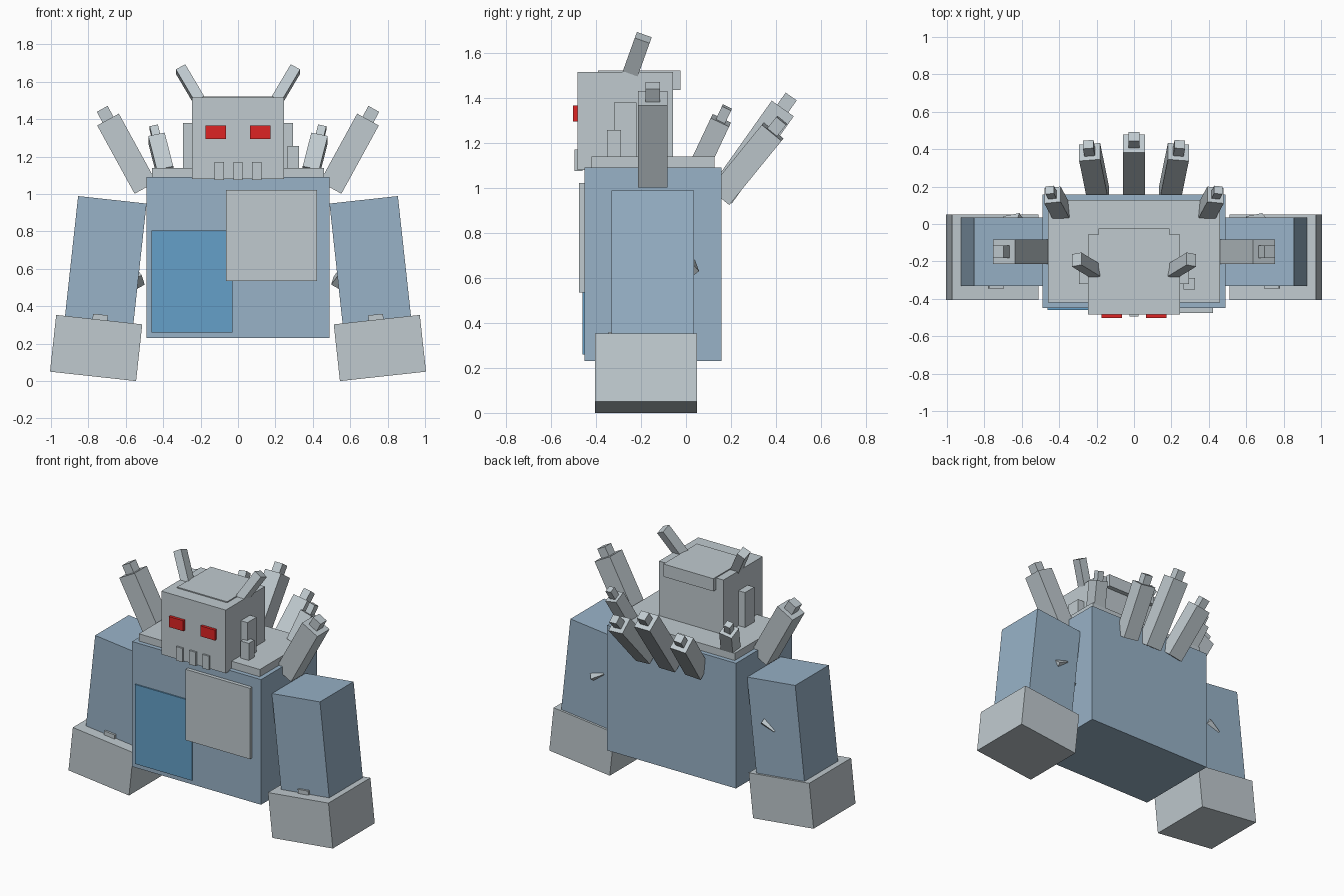
import bpy
from math import radians, sin, cos
from mathutils import Vector, Matrix, Euler

if "Cube" in bpy.data.objects:
    bpy.data.objects.remove(bpy.data.objects["Cube"], do_unlink=True)


def material(name, srgb):
    col = [(c / 255 / 12.92 if c < 11 else ((c / 255 + 0.055) / 1.055) ** 2.4) for c in srgb] + [1]
    m = bpy.data.materials.new(name)
    m.use_nodes = True
    m.diffuse_color = col
    m.node_tree.nodes["Principled BSDF"].inputs["Base Color"].default_value = col
    return m


stone = material("pale_grey", (192, 202, 207))
slate = material("slate_blue", (152, 178, 199))
panel = material("bright_blue", (101, 160, 200))
red = material("eye_red", (222, 36, 36))


def box(name, center, size, mat, rot=None):
    """Box with a 3x3 rotation matrix."""
    bpy.ops.mesh.primitive_cube_add(size=1)
    ob = bpy.context.object
    ob.name = ob.data.name = name
    r = rot.to_4x4() if rot else Matrix.Identity(4)
    ob.data.transform(Matrix.Translation(center) @ r @ Matrix.Diagonal((*size, 1)))
    ob.data.materials.append(mat)
    return ob


def span(name, lo, hi, mat):
    """Upright box between two corners."""
    lo, hi = Vector(lo), Vector(hi)
    return box(name, (lo + hi) / 2, hi - lo, mat)


def beam(name, base, top, width, depth, mat):
    """Square bar from base to top; returns its unit direction."""
    base, top = Vector(base), Vector(top)
    z = (top - base).normalized()
    y = z.cross(Vector((1, 0, 0))).normalized()
    x = y.cross(z)
    rot = Matrix((x, y, z)).transposed()
    box(name, (base + top) / 2, (width, depth, (top - base).length), mat, rot)
    return z


def spike(name, base, top, width):
    """Thick bar capped by a narrow stub."""
    d = beam(name, base, top, width, width, stone)
    top = Vector(top)
    beam(name + "_tip", top - d * 0.02, top + d * 0.065, width / 2, width / 2, stone)


# Torso and chest plates
span("torso", (-0.49, -0.45, 0.23), (0.49, 0.157, 1.09), slate)
span("shoulder_plate", (-0.46, -0.42, 1.07), (0.46, 0.127, 1.14), stone)
span("blue_chest_panel", (-0.463, -0.459, 0.26), (-0.03, -0.44, 0.806), panel)
span("grey_chest_plate", (-0.065, -0.475, 0.535), (0.423, -0.44, 1.022), stone)

# Head, skull cap and ear slabs
span("head", (-0.245, -0.483, 1.08), (0.245, -0.057, 1.515), stone)
span("skull_cap", (-0.19, -0.39, 1.435), (0.19, -0.025, 1.522), stone)
span("ear_block", (0.265, -0.35, 1.11), (0.327, -0.288, 1.257), stone)
for x in (-0.1, 0, 0.1):
    span("tooth", (x - 0.025, -0.495, 1.075), (x + 0.025, -0.46, 1.17), stone)

for side, s in (("left", 1), ("right", -1)):
    box(side + "_ear", (s * 0.265, -0.27, 1.255), (0.06, 0.1, 0.25), stone)
    box(side + "_eye", (s * 0.12, -0.488, 1.33), (0.11, 0.028, 0.072), red)
    beam(side + "_horn", (s * 0.2, -0.255, 1.487), (s * 0.307, -0.19, 1.668), 0.058, 0.07, stone)

    # Arm and fist share one tilted axis
    tilt = radians(6.24)
    axis = Vector((-s * sin(tilt), 0, cos(tilt)))
    rot = Matrix.Rotation(-s * tilt, 3, "Y")
    fist = Vector((s * 0.7585, -0.178, 0.1765))
    box(side + "_fist", fist, (0.463, 0.455, 0.305), stone, rot)
    box(side + "_arm", fist + Vector((0, 0.03, 0)) + axis * 0.447, (0.368, 0.365, 0.7), slate, rot)

    # Stone chips poking out of the arm
    box(side + "_front_chip", (s * 0.737, -0.33, 0.338), (0.08, 0.03, 0.035), stone, rot)
    turn = Euler((0.75, s * 0.5, 0.2)).to_matrix()
    box(side + "_back_chip", (s * 0.65, 0.015, 0.655), (0.1, 0.05, 0.05), stone, turn)
    box(side + "_inner_chip", (s * 0.545, -0.03, 0.55), (0.05, 0.07, 0.08), stone, turn)

    # Paired spikes
    spike(side + "_shoulder_spike", (s * 0.495, -0.148, 1.033), (s * 0.695, -0.148, 1.398), 0.132)
    spike(side + "_back_spike", (s * 0.19, 0.153, 0.965), (s * 0.237, 0.385, 1.25), 0.113)
    spike(side + "_rear_spike", (s * 0.39, 0.07, 1.12), (s * 0.436, 0.155, 1.3), 0.09)

# Central back spike
spike("middle_back_spike", (0, 0.155, 0.965), (0, 0.43, 1.353), 0.12)
